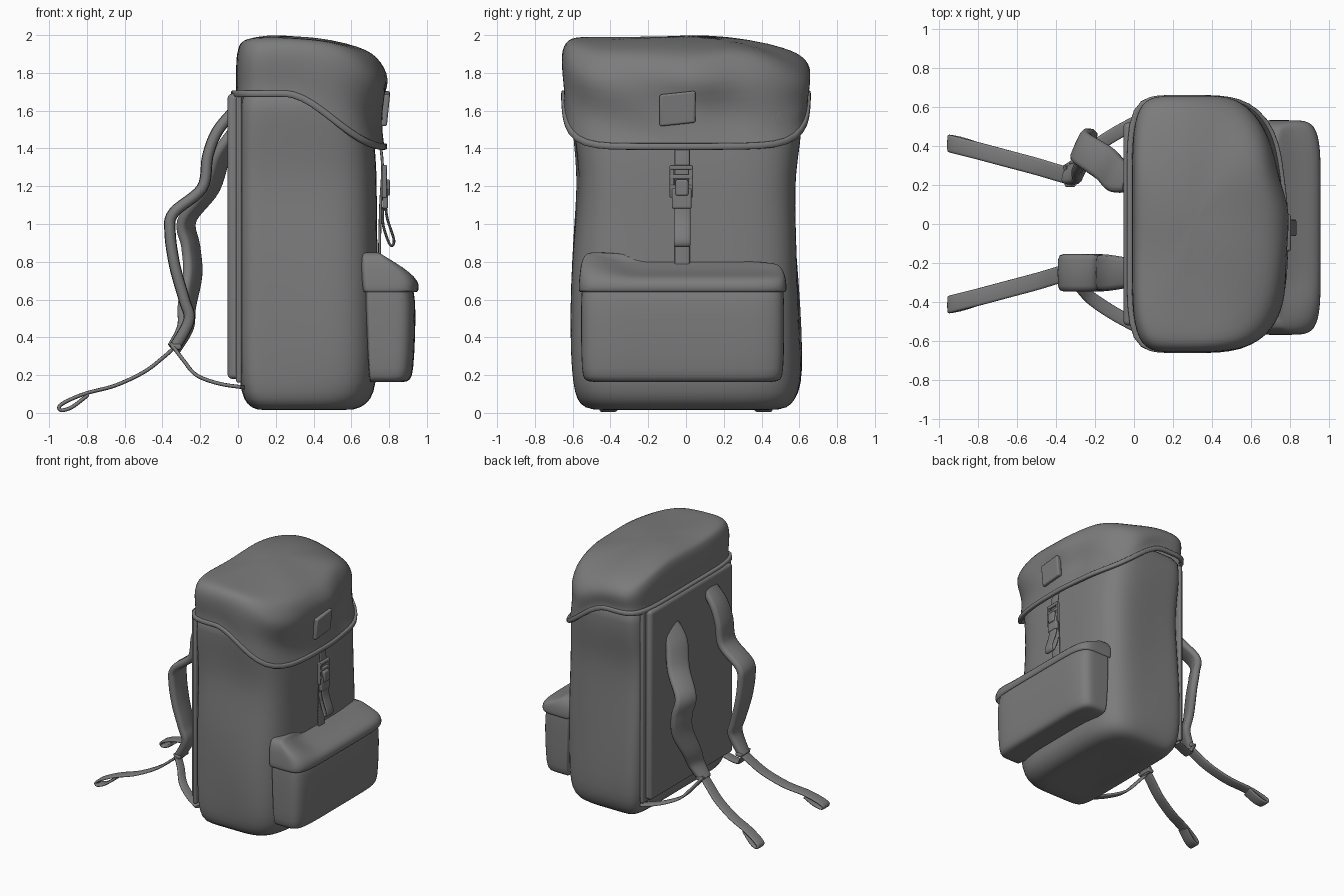
import bpy, bmesh, math
from mathutils import Vector

if "Cube" in bpy.data.objects:
    bpy.data.objects.remove(bpy.data.objects["Cube"])

N = 64
grey = bpy.data.materials.new("dark_grey")
grey.diffuse_color = (0.2, 0.2, 0.2, 1)
grey.use_nodes = True
grey.node_tree.nodes["Principled BSDF"].inputs["Base Color"].default_value = grey.diffuse_color


def finish(name, bm, angle=40, bevel=0, subsurf=0):
    bmesh.ops.recalc_face_normals(bm, faces=bm.faces)
    me = bpy.data.meshes.new(name)
    bm.to_mesh(me)
    bm.free()
    me.materials.append(grey)
    ob = bpy.data.objects.new(name, me)
    bpy.context.collection.objects.link(ob)
    if bevel:
        m = ob.modifiers.new("bevel", 'BEVEL')
        m.width, m.segments, m.limit_method, m.angle_limit = bevel, 4, 'ANGLE', math.radians(35)
    if subsurf:
        m = ob.modifiers.new("subsurf", 'SUBSURF')
        m.levels = m.render_levels = subsurf
    bpy.ops.object.select_all(action='DESELECT')
    ob.select_set(True)
    bpy.context.view_layer.objects.active = ob
    bpy.ops.object.shade_smooth_by_angle(angle=math.radians(angle))
    return ob


def outline(xb, xf, b, nb, nf, cx=0.3):
    """Closed D-shaped outline: squarer at the back, rounder at the front."""
    pts = []
    for i in range(N):
        c, s = math.cos(2 * math.pi * i / N), math.sin(2 * math.pi * i / N)
        a, n = (xf - cx, nf) if c > 0 else (cx - xb, nb)
        r = (abs(c) ** n + abs(s) ** n) ** (-1 / n)
        pts.append((cx + a * r * c, b * r * s))
    return pts


def smooth(t):
    t = min(max(t, 0), 1)
    return t * t * (3 - 2 * t)


def skin(bm, rings, start=True, loop=False):
    vs = [[bm.verts.new(p) for p in r] for r in rings]
    pairs = list(zip(vs, vs[1:])) + ([(vs[-1], vs[0])] if loop else [])
    for r0, r1 in pairs:
        for i in range(len(r0)):
            j = (i + 1) % len(r0)
            bm.faces.new((r0[i], r0[j], r1[j], r1[i]))
    if not loop:
        bm.faces.new(vs[-1])
        if start:
            bm.faces.new(vs[0])


def spline(pts, steps=6):
    """Catmull-Rom through points of any dimension."""
    out, P = [], [pts[0]] + list(pts) + [pts[-1]]
    for k in range(1, len(P) - 2):
        for s in range(steps):
            t = s / steps
            out.append([0.5 * (2 * b + (c - a) * t + (2 * a - 5 * b + 4 * c - d) * t * t
                               + (3 * b - a - 3 * c + d) * t ** 3)
                        for a, b, c, d in zip(*P[k - 1:k + 3])])
    return out + [list(pts[-1])]


def ribbon(name, pts, thick, side=(0, 1, 0), closed=False):
    """Sweep a flat rounded section along points (x, y, z, width)."""
    pts = pts if closed else spline(pts)
    side, rings, n = Vector(side), [], len(pts)
    for i, p in enumerate(pts):
        a, b = (pts[i - 1], pts[(i + 1) % n]) if closed else (pts[max(i - 1, 0)], pts[min(i + 1, n - 1)])
        t = (Vector(b[:3]) - Vector(a[:3])).normalized()
        s = (side - side.dot(t) * t).normalized()
        nrm = t.cross(s)
        ring = []
        for k in range(12):
            c, q = math.cos(k * math.pi / 6), math.sin(k * math.pi / 6)
            u = math.copysign(abs(c) ** 0.5, c) * p[3] / 2
            v = math.copysign(abs(q) ** 0.6, q) * thick / 2
            ring.append(Vector(p[:3]) + s * u + nrm * v)
        rings.append(ring)
    bm = bmesh.new()
    skin(bm, rings, loop=closed)
    return finish(name, bm, 60)


def box(name, x, y, z, bevel):
    bm = bmesh.new()
    skin(bm, [[(x[0], y[0], h), (x[1], y[0], h), (x[1], y[1], h), (x[0], y[1], h)] for h in z])
    return finish(name, bm, 40, bevel)


# Main bag body: height, back x, front x, half width
levels = [(0.03, 0.2, 0.4, 0.2), (0.01, 0.13, 0.58, 0.45), (0.025, 0.07, 0.65, 0.54),
          (0.07, 0.03, 0.705, 0.578), (0.15, 0.01, 0.73, 0.602), (0.3, 0.0, 0.74, 0.608),
          (0.55, 0.0, 0.74, 0.605), (0.8, 0.0, 0.74, 0.595), (1.0, 0.0, 0.735, 0.582),
          (1.2, 0.0, 0.735, 0.57), (1.35, 0.0, 0.73, 0.583), (1.5, 0.0, 0.715, 0.605),
          (1.68, 0.01, 0.70, 0.615), (1.72, 0.04, 0.65, 0.58)]
bm = bmesh.new()
skin(bm, [[(x, y + 0.01 * math.sin(4 * z + 5 * x) * (0.1 < z < 1.6), z)
           for x, y in outline(xb, xf, b, 9, 4.5)] for z, xb, xf, b in levels])
finish("bag_body", bm, 60, subsurf=1)


# Lid with sloping rim, sagging top and a flatter left front corner
def rim_z(x):
    return 1.69 - 0.28 * smooth((x - 0.25) / 0.53)


def top_z(x, y):
    wave = 0.01 * math.sin(9 * x + 4 * y) * math.cos(6 * y - 3 * x)
    return 1.99 - 0.4 * (x - 0.25) ** 2 - 0.75 * max(0, y - 0.2) ** 2 * (0.6 + x) + wave


def lid_outline(xb, xf, b, droop=1):
    return [(x - 0.055 * droop * smooth((x - 0.4) / 0.3) * smooth((y - 0.02) / 0.28), y)
            for x, y in outline(xb, xf, b, 6, 3.4)]


rim = lid_outline(-0.015, 0.78, 0.65, 0.3)
lid_levels = [(0, -0.012, 0.775, 0.648), (0.15, -0.01, 0.76, 0.645), (0.32, -0.01, 0.755, 0.65),
              (0.5, -0.01, 0.768, 0.657), (0.7, -0.008, 0.797, 0.658), (0.84, 0.0, 0.785, 0.647),
              (0.94, 0.01, 0.755, 0.625), (0.985, 0.03, 0.715, 0.59), (1.0, 0.07, 0.65, 0.53),
              (1.01, 0.15, 0.5, 0.35), (1.01, 0.25, 0.36, 0.1)]
rings = []
for h, xb, xf, b in lid_levels:
    ring = []
    for (x, y), (rx, ry) in zip(lid_outline(xb, xf, b, 0.3 + 0.7 * smooth(h / 0.6)), rim):
        z = rim_z(rx)
        fold = 0.014 * math.sin(9 * y + 9 * h) * math.sin(math.pi * min(h, 1)) * smooth((x - 0.4) / 0.2)
        ring.append((x + fold, y, z + h * (top_z(x, y) - z)))
    rings.append(ring)
bm = bmesh.new()
skin(bm, rings, start=False)
finish("lid", bm, 60, subsurf=1)
ribbon("lid_piping", [(x - 0.006, y * 0.992, rim_z(x), 0.035) for x, y in rim], 0.032, (0, 0, 1), closed=True)

# Padded back panel
box("back_panel", (-0.055, 0.03), (-0.52, 0.52), (0.18, 1.69), 0.025)
box("back_panel_seam", (-0.01, 0.02), (-0.56, 0.56), (0.16, 1.69), 0.012)


# Front pocket and its flap: height, back x, front x, half width
def pocket(name, levels, start):
    bm = bmesh.new()
    skin(bm, [[(x, y - 0.018, z - 0.06 * smooth((z - 0.68) / 0.15) * smooth((y + 0.5) / 0.25))
               for x, y in outline(xb, xf, b, 8, 7, 0.72)] for z, xb, xf, b in levels], start)
    finish(name, bm, 60, subsurf=1)


pocket("front_pocket", [(0.165, 0.71, 0.8, 0.3), (0.16, 0.7, 0.885, 0.49), (0.175, 0.695, 0.912, 0.52),
                        (0.21, 0.69, 0.928, 0.534), (0.4, 0.68, 0.938, 0.538), (0.6, 0.67, 0.942, 0.538),
                        (0.7, 0.67, 0.92, 0.53), (0.76, 0.67, 0.85, 0.52)], True)
pocket("pocket_flap", [(0.64, 0.66, 0.945, 0.542), (0.645, 0.655, 0.955, 0.55), (0.68, 0.65, 0.96, 0.55),
                       (0.73, 0.645, 0.94, 0.545), (0.775, 0.643, 0.885, 0.54), (0.815, 0.642, 0.815, 0.53),
                       (0.845, 0.645, 0.765, 0.51), (0.86, 0.66, 0.735, 0.47)], False)

# Front closure: lid patch, webbing, buckle and hanging loop
bm = bmesh.new()
skin(bm, [[(0.75, y, 1.52 + s), (0.788, y, 1.515 + s), (0.805, y, 1.685 + s), (0.76, y, 1.685 + s)]
          for y, s in ((-0.14, 0), (0.05, 0.02))])
finish("lid_patch", bm, 40, 0.012)
ribbon("closure_webbing", [(0.75, -0.02, 1.45, 0.08), (0.765, -0.02, 1.3, 0.08), (0.755, -0.02, 1.1, 0.08),
                           (0.75, -0.02, 0.9, 0.08), (0.75, -0.02, 0.78, 0.08)], 0.015)
for z in (1.195, 1.25, 1.30):
    box("buckle_bar", (0.762, 0.79), (-0.085, 0.035), (z - 0.012, z + 0.012), 0.006)
for y in (-0.075, 0.025):
    box("buckle_side", (0.762, 0.788), (y - 0.012, y + 0.012), (1.14, 1.31), 0.006)
box("buckle_clip", (0.765, 0.795), (-0.075, 0.03), (1.08, 1.19), 0.012)
box("buckle_tongue", (0.77, 0.805), (-0.055, 0.012), (1.15, 1.235), 0.01)
ribbon("hanging_loop", [(x, -0.02, z, 0.085) for x, z in
                        ((0.78, 1.12), (0.79, 1.03), (0.825, 0.92), (0.815, 0.885),
                         (0.795, 0.91), (0.768, 1.0), (0.768, 1.09))], 0.014)

# Shoulder straps (crumpled, each hangs a little differently)
straps = {
    -1: [(-0.02, 0.25, 1.60, 0.15), (-0.11, 0.25, 1.49, 0.18), (-0.16, 0.25, 1.36, 0.19),
         (-0.19, 0.25, 1.19, 0.19), (-0.34, 0.25, 1.06, 0.19), (-0.36, 0.25, 0.96, 0.19),
         (-0.335, 0.25, 0.78, 0.18), (-0.285, 0.25, 0.6, 0.16), (-0.26, 0.25, 0.49, 0.14),
         (-0.34, 0.25, 0.34, 0.1)],
    1: [(-0.02, 0.24, 1.47, 0.16), (-0.09, 0.25, 1.36, 0.18), (-0.15, 0.31, 1.18, 0.18),
        (-0.27, 0.39, 1.02, 0.17), (-0.25, 0.41, 0.88, 0.17), (-0.24, 0.39, 0.74, 0.17),
        (-0.27, 0.32, 0.57, 0.15), (-0.28, 0.27, 0.45, 0.13), (-0.34, 0.25, 0.34, 0.1)]}
for s, path in straps.items():
    word = "left" if s > 0 else "right"
    ribbon(word + "_shoulder_strap", [(x, s * y, z, w) for x, y, z, w in path], 0.06,
           (0.45 * s, 1, 0) if s > 0 else (0, 1, 0))
    # Loose webbing tail with a folded end
    tail = [(-0.31, 0.24, 0.37), (-0.40, 0.265, 0.29), (-0.50, 0.295, 0.215), (-0.65, 0.335, 0.145),
            (-0.8, 0.375, 0.105), (-0.9, 0.4, 0.065), (-0.945, 0.412, 0.035), (-0.935, 0.412, 0.014),
            (-0.88, 0.4, 0.03), (-0.80, 0.375, 0.09)]
    ribbon(word + "_strap_tail", [(x, s * y, z, 0.088) for x, y, z in tail], 0.02)
    # Webbing that anchors the strap to the lower corner
    anchor = [(-0.35, 0.27, 0.36), (-0.29, 0.31, 0.28), (-0.22, 0.38, 0.2), (-0.1, 0.46, 0.155),
              (0.03, 0.53, 0.135)]
    ribbon(word + "_anchor_webbing", [(x, s * y, z, 0.07) for x, y, z in anchor], 0.02)
    box(word + "_strap_slider", (-0.355, -0.3), sorted((s * 0.19, s * 0.31)), (0.335, 0.365), 0.01)
